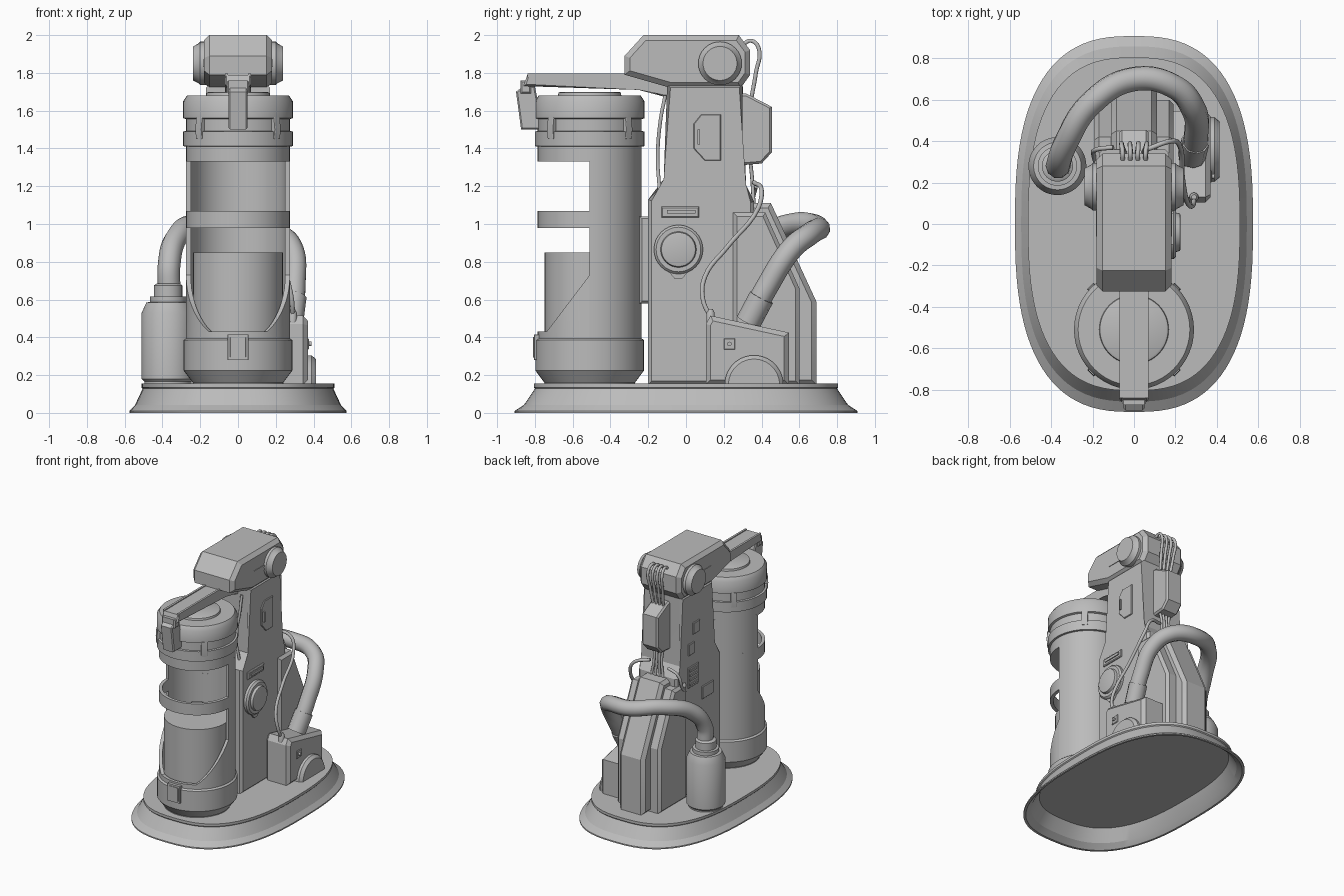
import bpy, bmesh, math
from mathutils import Vector

if "Cube" in bpy.data.objects:
    bpy.data.objects.remove(bpy.data.objects["Cube"])

grey = bpy.data.materials.new("neutral_grey")
grey.diffuse_color = (0.5, 0.5, 0.5, 1)
grey.use_nodes = True
grey.node_tree.nodes["Principled BSDF"].inputs["Base Color"].default_value = grey.diffuse_color


def finish(name, bm, angle=35):
    bmesh.ops.remove_doubles(bm, verts=bm.verts, dist=1e-5)
    bmesh.ops.recalc_face_normals(bm, faces=bm.faces)
    me = bpy.data.meshes.new(name)
    bm.to_mesh(me)
    bm.free()
    me.materials.append(grey)
    ob = bpy.data.objects.new(name, me)
    bpy.context.collection.objects.link(ob)
    bpy.ops.object.select_all(action='DESELECT')
    ob.select_set(True)
    bpy.context.view_layer.objects.active = ob
    bpy.ops.object.shade_smooth_by_angle(angle=math.radians(angle))
    return ob


def rings_to_bm(rings, close=False, caps=True):
    """Bridge rings of points; optionally loop back to the first ring."""
    bm = bmesh.new()
    vs = [[bm.verts.new(p) for p in r] for r in rings]
    n = len(vs[0])
    for i in range(len(vs) if close else len(vs) - 1):
        a, b = vs[i], vs[(i + 1) % len(vs)]
        for j in range(n):
            k = (j + 1) % n
            bm.faces.new((a[j], a[k], b[k], b[j]))
    if caps and not close:
        bm.faces.new(vs[0])
        bm.faces.new(vs[-1])
    return bm


def prism(name, poly, x0, x1, bev=0.0):
    """Side outline (y, z) spanned across x, with chamfered rims."""
    bm = rings_to_bm([[(x, y, z) for y, z in poly] for x in (x0, x1)])
    if bev:
        rim = [e for e in bm.edges if abs(e.verts[0].co.x - e.verts[1].co.x) < 1e-6]
        bmesh.ops.bevel(bm, geom=rim, offset=bev, segments=1, affect='EDGES')
    return finish(name, bm, 20)


def box(name, x, y, z, bev=0.0):
    return prism(name, [(y[0], z[0]), (y[1], z[0]), (y[1], z[1]), (y[0], z[1])], x[0], x[1], bev)


def lathe(name, prof, c, axis='Z', n=48, close=False, sweep=1.0):
    """Turn (radius, offset) pairs around an axis through c; sweep 0.5 gives the upper half."""
    rings = []
    for r, h in prof:
        ring = []
        for i in range(n):
            a = 2 * math.pi * i / n if sweep == 1 else 2 * math.pi * sweep * i / (n - 1)
            u, v = r * math.cos(a), r * math.sin(a)
            p = (u, v, h) if axis == 'Z' else (h, u, v)
            ring.append(Vector(p) + Vector(c))
        rings.append(ring)
    return finish(name, rings_to_bm(rings, close))


def tube(name, pts, r, res=6):
    """Round hose along smooth points."""
    cu = bpy.data.curves.new(name, 'CURVE')
    cu.dimensions = '3D'
    cu.bevel_depth, cu.bevel_resolution, cu.resolution_u = r, 3, res
    cu.use_fill_caps = True
    sp = cu.splines.new('BEZIER')
    sp.bezier_points.add(len(pts) - 1)
    for b, p in zip(sp.bezier_points, pts):
        b.co = p
        b.handle_left_type = b.handle_right_type = 'AUTO'
    tmp = bpy.data.objects.new(name + "_path", cu)
    bpy.context.collection.objects.link(tmp)
    bpy.context.view_layer.update()
    me = bpy.data.meshes.new_from_object(tmp.evaluated_get(bpy.context.evaluated_depsgraph_get()))
    bpy.data.objects.remove(tmp)
    bm = bmesh.new()
    bm.from_mesh(me)
    return finish(name, bm, 50)


# Oval base: flared skirt, thin flange, flat deck, hollow underneath
def oval(ax, ay, z, n=96, p=2 / 2.65):
    pts = []
    for i in range(n):
        c, s = math.cos(2 * math.pi * i / n), math.sin(2 * math.pi * i / n)
        pts.append((ax * math.copysign(abs(c) ** p, c), ay * math.copysign(abs(s) ** p, s), z))
    return pts


base = [(.485, .785, .125), (.53, .845, .035), (.56, .89, 0), (.575, .908, 0), (.575, .908, .01),
        (.545, .858, .042), (.505, .80, .128), (.512, .805, .135), (.512, .805, .155)]
finish("base", rings_to_bm([oval(*b) for b in base]), 16)

# Open-fronted tank: foot, core, band, cap
TC = (0, -0.51, 0)
lathe("tank_foot", [(.24, .15), (.24, .16), (.288, .225), (.288, .385), (.275, .395)], TC)
lathe("tank_core", [(.238, .36), (.238, .85)], TC)
lathe("tank_middle_band", [(.275, .98), (.275, 1.07), (.25, 1.07), (.25, .98)], TC, close=True)
lathe("tank_cap", [(.275, 1.33), (.275, 1.41), (.29, 1.412), (.29, 1.49), (.275, 1.492), (.275, 1.555),
                   (.29, 1.56), (.29, 1.65), (.27, 1.68), (.168, 1.68), (.165, 1.695), (.155, 1.70)], TC)


def shell(name, a0, a1, top, n=32):
    rings = []
    for i in range(n + 1):
        a = math.radians(a0 + (a1 - a0) * i / n)
        c, s = math.cos(a), math.sin(a)
        t = top(max(0, -s) * .275)
        rings.append([(r * c, -.51 + r * s, z) for r, z in ((.25, .38), (.275, .38), (.275, t), (.25, t))])
    finish(name, rings_to_bm(rings))


shell("tank_back_shell", 0, 180, lambda d: 1.34)
shell("tank_front_lip", 180, 360, lambda d: max(.43, .73 - 1.32 * d))

# Clips around the cap
for i in range(4):
    clip = prism("cap_clip", [(.26, 1.45), (.295, 1.45), (.298, 1.50), (.294, 1.565), (.26, 1.565)], -.022, .022, .004)
    clip.location = TC
    clip.rotation_euler.z = math.radians(45 + 90 * i)

# Square port on the foot
box("foot_port", (-.056, .056), (-.806, -.74), (.28, .415), .003)
box("foot_port_panel", (-.042, .042), (-.81, -.79), (.294, .401), .003)

# Upper arm with hook
prism("arm", [(-.86, 1.73), (-.84, 1.79), (-.12, 1.79), (0, 1.74), (0, 1.66), (-.10, 1.67), (-.25, 1.72)],
      -.07, .07, .01)
for s in (-1, 1):
    box("arm_rail", (s * .062 - .008, s * .062 + .008), (-.84, -.2), (1.775, 1.797))
prism("arm_hook", [(-.90, 1.70), (-.873, 1.50), (-.775, 1.50), (-.762, 1.54), (-.80, 1.73), (-.86, 1.73)],
      -.05, .05, .008)
box("hook_pin", (-.058, .058), (-.875, -.82), (1.69, 1.76), .008)

# Column and head
prism("column", [(-.20, .15), (-.20, 1.13), (-.10, 1.23), (-.10, 1.74), (.30, 1.74), (.30, 1.2),
                 (.36, 1.12), (.36, .15)], -.17, .17, .018)
box("column_front_rib", (-.10, .10), (-.245, -.19), (.58, 1.04), .012)
prism("head", [(-.325, 1.79), (-.325, 1.89), (-.225, 2.0), (.28, 2.0), (.34, 1.92), (.34, 1.79), (.29, 1.72),
               (-.08, 1.72)], -.18, .18, .028)
for s in (-1, 1):
    lathe("head_pivot", [(.115, s * .15), (.115, s * .20), (.105, s * .21), (.09, s * .238)],
          (0, .18, 1.85), 'X', 32)
    box("head_slot", (s * .18 - .004, s * .18 + .004), (-.06, .08), (1.83, 1.87))

# Rear fairing with raised spine
prism("fairing_body", [(.25, .15), (.25, 1.06), (.42, 1.06), (.60, .66), (.60, .15)], -.19, .19, .02)
prism("fairing_spine", [(.25, .15), (.25, 1.11), (.45, 1.11), (.69, .59), (.69, .15)], -.11, .11, .025)

# Rear junction box
prism("junction_box", [(.28, 1.31), (.40, 1.32), (.455, 1.38), (.455, 1.62), (.32, 1.69), (.28, 1.69)],
      -.07, .07, .012)

# Right side details
lathe("dial", [(.13, .15), (.13, .19), (.118, .203), (.095, .203), (.09, .222), (.08, .225)],
      (0, -.04, .865), 'X', 32)
prism("dial_pointer", [(-.09, .745), (.01, .745), (-.02, .71), (-.06, .71)], .16, .185)
box("slot_frame", (.16, .182), (-.13, .07), (1.035, 1.092), .006)
box("slot_bar", (.16, .19), (-.10, .05), (1.055, 1.075))
prism("hatch", [(.04, 1.40), (.04, 1.53), (.08, 1.58), (.185, 1.58), (.185, 1.335), (.10, 1.335)], .16, .178, .004)
box("hatch_handle", (.17, .188), (.06, .075), (1.42, 1.50))

# Left side panels
for y, z, w, h in ((.12, 1.45, .08, .09), (.18, 1.30, .07, .09), (.16, 1.08, .13, .16), (-.02, .9, .14, .1)):
    box("side_panel", (-.18, -.16), (y - w / 2, y + w / 2), (z - h / 2, z + h / 2), .004)
for i in range(4):
    box("vent_slat", (-.186, -.17), (.11, .21), (1.02 + .035 * i, 1.035 + .035 * i))

# Pump box on the right, with half-round wheel cover
prism("pump_box", [(.105, .15), (.105, .47), (.13, .515), (.545, .425), (.545, .15)], .16, .37, .025)
lathe("pump_wheel", [(.155, .30), (.155, .39), (.135, .412)], (0, .36, .15), 'X', 24, sweep=.5)
box("pump_switch", (.36, .376), (.20, .26), (.335, .395), .004)
lathe("pump_knob", [(.012, .37), (.012, .39)], (0, .23, .365), 'X', 12)

# Canister on the left
lathe("canister", [(.125, .15), (.125, .165), (.14, .18), (.14, .53), (.115, .585), (.095, .587), (.095, .615),
                   (.075, .617), (.075, .675), (.06, .685)], (-.37, .28, 0))

# Big hose and its collar
tube("hose", [(-.365, .28, .66), (-.365, .29, .78), (-.33, .39, .92), (-.21, .58, 1.0), (0, .70, .98),
              (.2, .66, .95), (.285, .56, .87), (.30, .43, .67), (.28, .33, .48)], .06, 10)
tube("hose_collar", [(.297, .40, .612), (.28, .33, .48)], .068)

# Loose cables
for i in range(4):
    x = -.055 + .037 * i
    tube("head_cable", [(x, .30, 1.95), (x, .345, 1.97), (x * 1.1, .385, 1.93), (x, .37, 1.80), (x * .8, .345, 1.66)],
         .011)
    tube("rear_cable", [(x * .8, .34, 1.34), (x * .6, .35, 1.24), (x, .36, 1.08)], .010)
for x in (-.11, .11):
    tube("front_cable", [(x, -.11, 1.68), (x, -.135, 1.55), (x * .8, -.15, 1.35), (x, -.14, 1.18)], .010)
tube("pump_cable", [(.06, .36, 1.22), (.18, .40, 1.18), (.22, .38, 1.08), (.235, .22, .88), (.26, .10, .72),
                    (.285, .09, .60), (.29, .14, .49)], .012)
lathe("cable_plug", [(.022, .47), (.022, .53), (.012, .55)], (.29, .13, 0), n=16)
tube("side_cable", [(-.10, .37, 1.2), (-.18, .36, 1.16), (-.195, .33, 1.06), (-.165, .25, .98)], .011)
